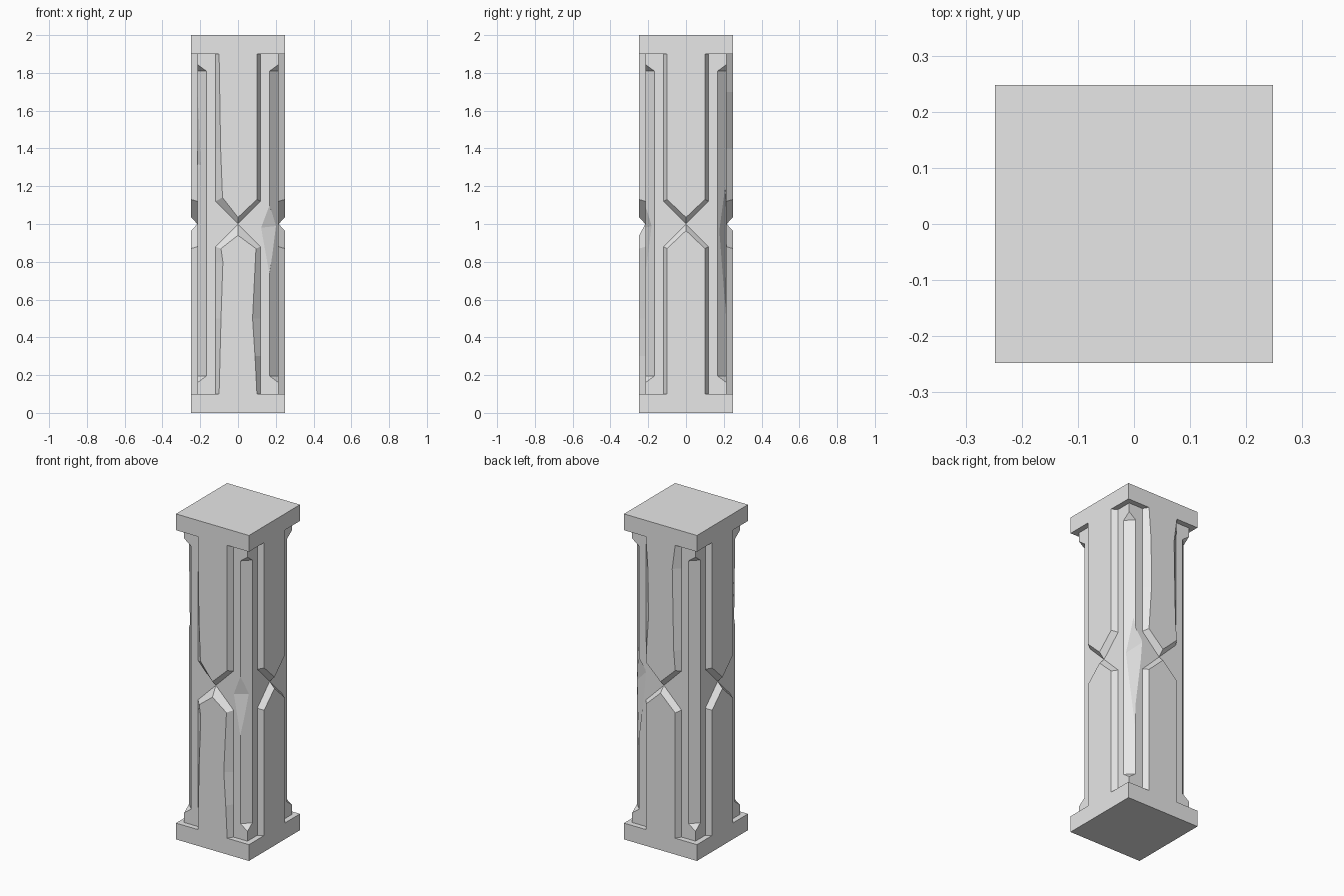
import bpy, bmesh
from math import pi
from mathutils import Matrix

cube = bpy.data.objects.get("Cube")
if cube:
    bpy.data.objects.remove(cube, do_unlink=True)

stone = bpy.data.materials.new("pale_grey_stone")
stone.use_nodes = True
GREY = (0.8, 0.8, 0.8, 1)
stone.diffuse_color = GREY
stone.node_tree.nodes["Principled BSDF"].inputs["Base Color"].default_value = GREY

HALF, CORE, FLAT = 0.248, 0.215, 0.168   # slab, shaft and chamfer start


def finish(name, bm):
    bmesh.ops.recalc_face_normals(bm, faces=bm.faces)
    mesh = bpy.data.meshes.new(name)
    bm.to_mesh(mesh)
    bm.free()
    mesh.materials.append(stone)
    obj = bpy.data.objects.new(name, mesh)
    bpy.context.collection.objects.link(obj)
    return obj


def skin(bm, rings):
    """Join matching point rings with quads and cap both ends."""
    rows = [[bm.verts.new(p) for p in ring] for ring in rings]
    n = len(rows[0])
    for a, b in zip(rows, rows[1:]):
        for i in range(n):
            j = (i + 1) % n
            bm.faces.new((a[i], a[j], b[j], b[i]))
    bm.faces.new(rows[0][::-1])
    bm.faces.new(rows[-1])


def slab(name, z):
    bm = bmesh.new()
    bmesh.ops.create_cube(bm, size=1)
    bmesh.ops.scale(bm, vec=(2 * HALF, 2 * HALF, 0.1), verts=bm.verts)
    bmesh.ops.translate(bm, vec=(0, 0, z), verts=bm.verts)
    finish(name, bm)


def section(z, f):
    """Square ring with corners cut back to f."""
    c = CORE
    return [(c, -f, z), (c, f, z), (f, c, z), (-f, c, z),
            (-c, f, z), (-c, -f, z), (-f, -c, z), (f, -c, z)]


def chip(name, points):
    """Hidden wedge that breaks a dent out of the shaft edge."""
    bm = bmesh.new()
    for p in points:
        bm.verts.new(p)
    bmesh.ops.convex_hull(bm, input=bm.verts)
    cutter = finish(name, bm)
    cutter.hide_render = True
    cutter.hide_viewport = True
    cutter.display_type = 'WIRE'
    mod = shaft.modifiers.new(name, 'BOOLEAN')
    mod.operation, mod.solver, mod.object = 'DIFFERENCE', 'EXACT', cutter


def panel(name, turn, lower, left=(), right=(), apex=0.035):
    """Raised pointed panel; left and right hold worn (z, x) edge points.
    Heights are measured from mid height towards the slab."""
    def side(worn, sign, rim):
        path = [(0.9, 0.1)] + list(worn)
        if not worn or worn[-1][0] > 0.14:
            path.append((0.13, 0.1))
        if rim:
            path = [(max(z, 0.12) if i < len(path) - 1 else 0.12, 0.12)
                    for i, (z, x) in enumerate(path)]
        return [(sign * x, z) for z, x in path]

    def ring(y, rim):
        tip = [(0, 0.0 if rim else apex)]
        pts = side(left, -1, rim) + tip + side(right, 1, rim)[::-1]
        return [(x, -y, 1 - z if lower else 1 + z) for x, z in pts]

    bm = bmesh.new()
    skin(bm, [ring(CORE - 0.02, True), ring(CORE, True), ring(HALF, False)])
    bmesh.ops.rotate(bm, verts=bm.verts, cent=(0, 0, 0),
                     matrix=Matrix.Rotation(turn * pi / 2, 3, 'Z'))
    finish(name, bm)


# Base and cap
slab("base_slab", 0.05)
slab("cap_slab", 1.95)

# Shaft with stopped corner chamfers
bm = bmesh.new()
skin(bm, [section(z, f) for z, f in (
    (0.08, CORE), (0.16, CORE), (0.195, FLAT),
    (1.81, FLAT), (1.845, CORE), (1.92, CORE))])
bmesh.ops.remove_doubles(bm, verts=bm.verts, dist=0.0001)
shaft = finish("shaft", bm)

# Broken places on the corners
chip("front_left_chip_cutter", [(0.165, -0.216, 1.1), (0.12, -0.216, 0.98),
     (0.165, -0.216, 0.73), (0.206, -0.18, 0.99), (0.24, -0.26, 0.98)])
chip("back_left_chip_cutter", [(0.18, 0.206, 1.2), (0.12, 0.216, 1.05),
     (0.175, 0.211, 0.48), (0.212, 0.174, 0.96), (0.25, 0.25, 0.98)])
chip("front_right_chip_cutter", [(-0.216, -0.168, 1.75), (-0.216, -0.14, 1.32),
     (-0.216, -0.168, 1.28), (-0.195, -0.19, 1.31), (-0.25, -0.23, 1.4)])

# Panels on the four faces, with worn edges on the front and back
faces = ("front", "left", "back", "right")
worn_upper = {
    "front": dict(left=[(0.4, 0.092), (0.14, 0.082)]),
    "back": dict(left=[(0.7, 0.085), (0.4, 0.082)],
                 right=[(0.75, 0.08), (0.25, 0.09)]),
}
worn_lower = {
    "front": dict(left=[(0.5, 0.09), (0.2, 0.08), (0.13, 0.09)],
                  right=[(0.7, 0.09), (0.5, 0.077), (0.13, 0.095)], apex=0.06),
}
for turn, face in enumerate(faces):
    panel(face + "_upper_panel", turn, False, **worn_upper.get(face, {}))
    panel(face + "_lower_panel", turn, True, **worn_lower.get(face, {}))
